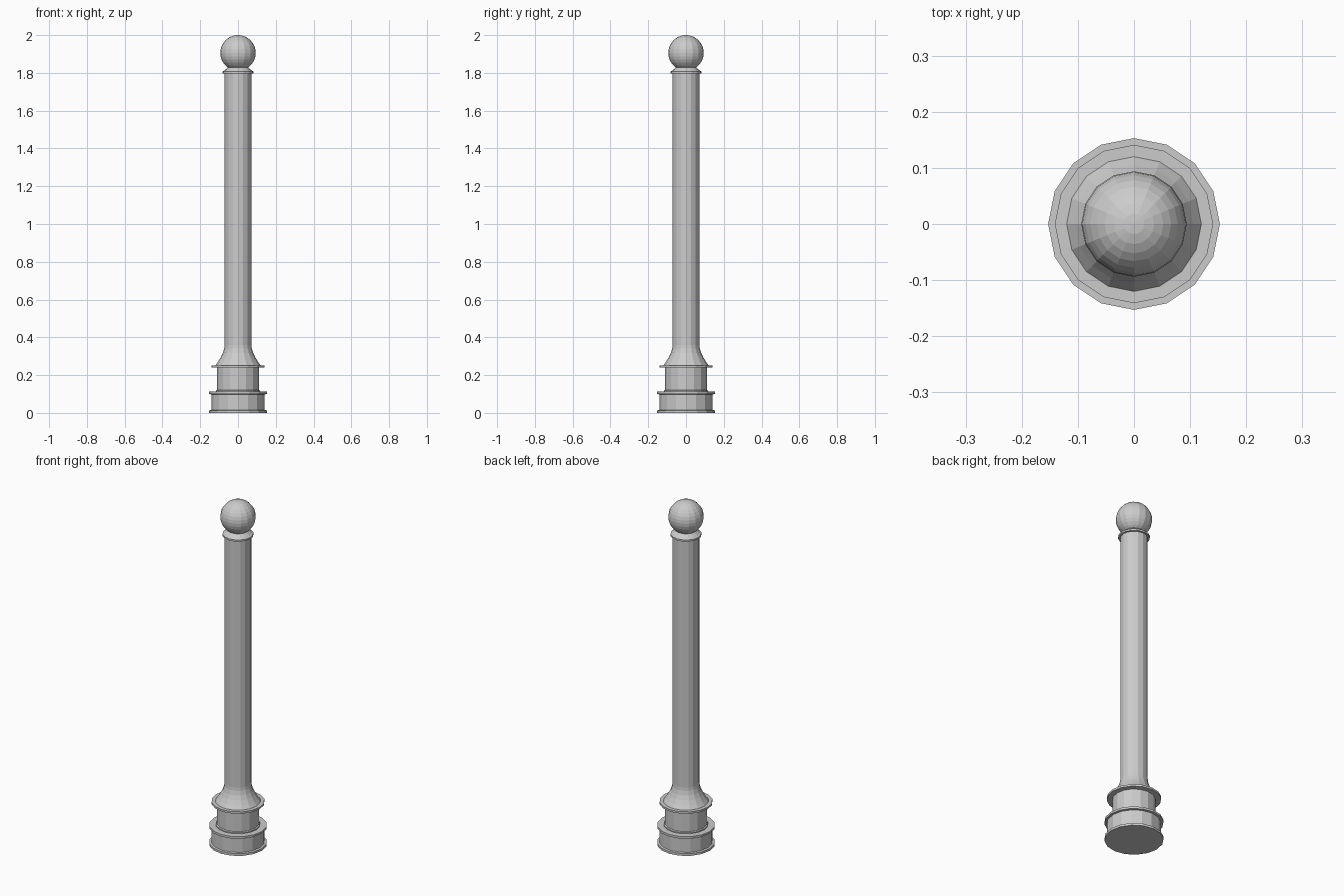
import bpy, bmesh
from math import cos, sin, pi

if "Cube" in bpy.data.objects:
    bpy.data.objects.remove(bpy.data.objects["Cube"])

SIDES = 16


def lathe(name, profile):
    """Revolve (radius, height) points into a closed, flat-shaded solid."""
    bm = bmesh.new()
    rings = [[bm.verts.new((r * cos(2 * pi * i / SIDES), r * sin(2 * pi * i / SIDES), z))
              for i in range(SIDES)] for r, z in profile]
    for low, high in zip(rings, rings[1:]):
        for i in range(SIDES):
            j = (i + 1) % SIDES
            bm.faces.new((low[i], low[j], high[j], high[i]))
    bm.faces.new(rings[0][::-1])
    bm.faces.new(rings[-1])
    mesh = bpy.data.meshes.new(name)
    bm.to_mesh(mesh)
    bm.free()
    obj = bpy.data.objects.new(name, mesh)
    bpy.context.collection.objects.link(obj)
    return obj


# Stepped foot with a thin rim at the bottom and top
lathe("base_plinth", [(0.153, 0), (0.153, 0.013), (0.141, 0.015), (0.141, 0.098),
                      (0.153, 0.1), (0.153, 0.112)])

# Narrower drum with a small foot bead, capped by a flange
lathe("base_drum", [(0.117, 0.112), (0.117, 0.118), (0.112, 0.122), (0.112, 0.239),
                    (0.141, 0.24), (0.141, 0.251)])

# Concave flare running into the straight shaft
lathe("shaft", [(0.12, 0.251), (0.105, 0.272), (0.091, 0.295), (0.08, 0.318),
                (0.073, 0.342), (0.071, 0.36), (0.071, 1.797)])

# Collar and sloped neck under the ball
lathe("collar", [(0.082, 1.797), (0.082, 1.807), (0.074, 1.811), (0.05, 1.832)])

# Ball finial
bpy.ops.mesh.primitive_uv_sphere_add(segments=SIDES, ring_count=16, radius=0.094,
                                     location=(0, 0, 1.906))
bpy.context.object.name = "ball_finial"
